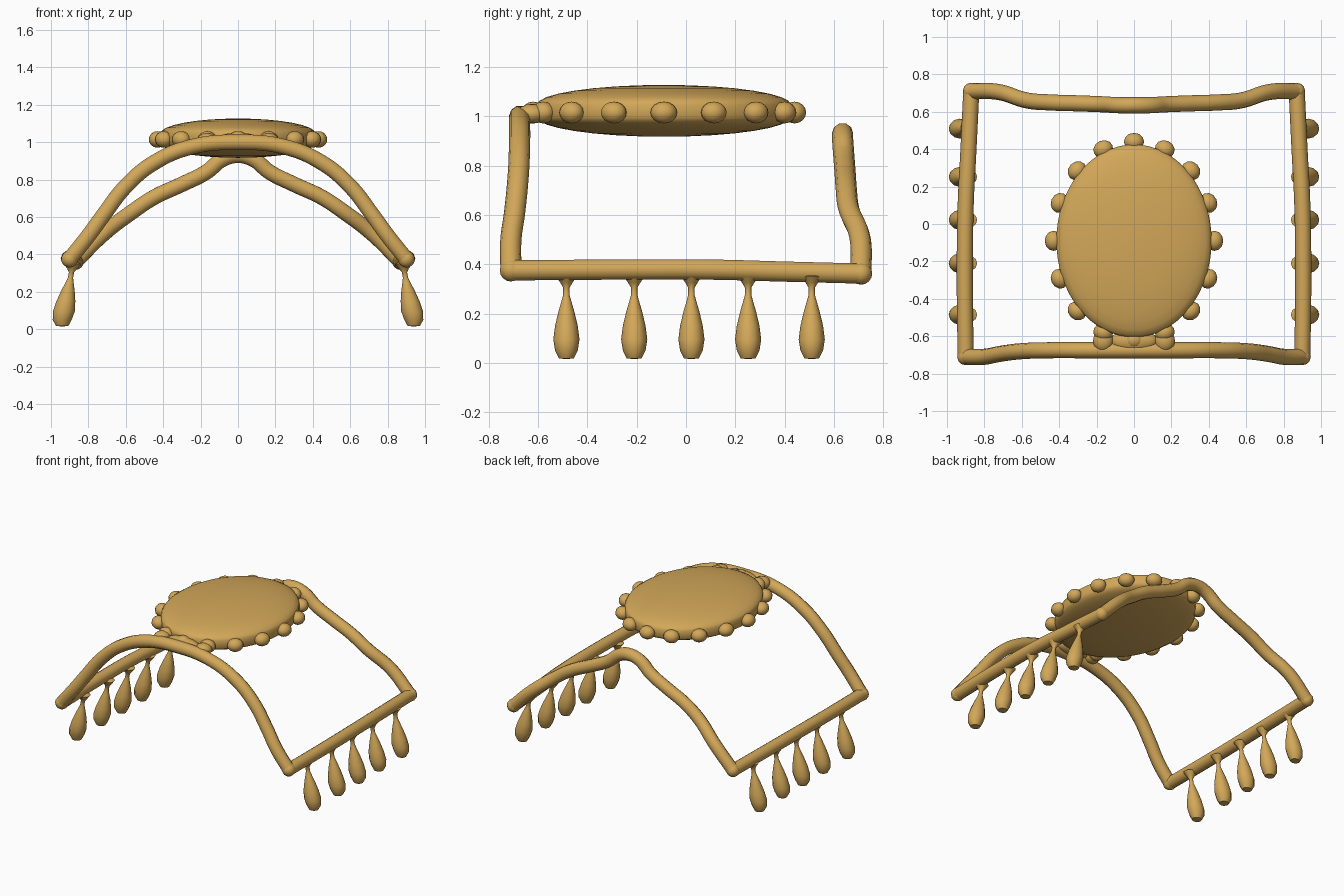
import bpy, bmesh, math
from mathutils import Matrix

cube = bpy.data.objects.get("Cube")
if cube:
    bpy.data.objects.remove(cube)

GOLD = (0.65, 0.39, 0.10, 1)
gold = bpy.data.materials.new("warm gold")
gold.use_nodes = True
gold.diffuse_color = GOLD
gold.node_tree.nodes["Principled BSDF"].inputs["Base Color"].default_value = GOLD
R = 0.043


def finish(obj):
    obj.data.materials.clear()
    obj.data.materials.append(gold)
    bpy.ops.object.select_all(action='DESELECT')
    obj.select_set(True)
    bpy.context.view_layer.objects.active = obj
    bpy.ops.object.shade_smooth_by_angle(angle=math.radians(50))


def tube(name, pts):
    """Smooth round rod through the given points."""
    cu = bpy.data.curves.new(name, 'CURVE')
    cu.dimensions = '3D'
    cu.bevel_depth, cu.bevel_resolution = R, 3
    cu.resolution_u = 8
    cu.use_fill_caps = True
    sp = cu.splines.new('BEZIER')
    sp.bezier_points.add(len(pts) - 1)
    for b, p in zip(sp.bezier_points, pts):
        b.co = p
        b.handle_left_type = b.handle_right_type = 'AUTO'
    ob = bpy.data.objects.new(name, cu)
    bpy.context.collection.objects.link(ob)
    bpy.ops.object.select_all(action='DESELECT')
    ob.select_set(True)
    bpy.context.view_layer.objects.active = ob
    bpy.ops.object.convert(target='MESH')
    finish(bpy.context.object)


def bm_object(name, bm):
    bmesh.ops.recalc_face_normals(bm, faces=bm.faces)
    me = bpy.data.meshes.new(name)
    bm.to_mesh(me)
    bm.free()
    ob = bpy.data.objects.new(name, me)
    bpy.context.collection.objects.link(ob)
    finish(ob)


def lathe(profile, steps):
    """Revolve (radius, z) points; radius 0 ends are closed."""
    bm = bmesh.new()
    vs = [bm.verts.new((r, 0, z)) for r, z in profile]
    es = [bm.edges.new(e) for e in zip(vs, vs[1:])]
    bmesh.ops.spin(bm, geom=vs + es, cent=(0, 0, 0), axis=(0, 0, 1),
                   angle=math.tau, steps=steps)
    bmesh.ops.remove_doubles(bm, verts=bm.verts, dist=0.0005)
    return bm


def arch(name, half):
    """Mirror a half arch, listed from the centre outwards."""
    tube(name, [(-x, y, z) for x, y, z in reversed(half[1:])] + half)


# Front and rear arches
front = [(0, -.675, 1.0), (.25, -.675, .975), (.45, -.675, .89), (.6, -.68, .765),
         (.72, -.695, .61), (.8, -.71, .5), (.9, -.71, .375)]
rear = [(0, .635, .93), (.08, .635, .91), (.17, .64, .84), (.3, .645, .775),
        (.45, .65, .705), (.57, .66, .625), (.72, .705, .51), (.87, .71, .362)]
arch("front_arch", front)
arch("rear_arch", rear)

# Side rails, corner joints and hanging drops
drop = [(0, .015), (.03, .018), (.046, .05), (.053, .095), (.046, .15), (.033, .205),
        (.02, .25), (.013, .275), (.013, .305), (.025, .325), (.042, .35), (0, .37)]
for side, sx in (("left", 1), ("right", -1)):
    tube(side + "_rail", [(sx * .9, -.71, .375), (sx * .905, -.3, .378),
                          (sx * .9, .1, .378), (sx * .885, .4, .37), (sx * .87, .71, .362)])
    for end, p in (("front", front[-1]), ("rear", rear[-1])):
        bm = bmesh.new()
        bmesh.ops.create_uvsphere(bm, u_segments=12, v_segments=8, radius=R * 1.05)
        bmesh.ops.translate(bm, verts=bm.verts, vec=(sx * p[0], p[1], p[2]))
        bm_object(side + "_" + end + "_joint", bm)
    for i, y in enumerate((-.485, -.21, .022, .252, .51)):
        bm = lathe(drop, 12)
        for v in bm.verts:
            lean = .94 - .055 * min(1, max(0, (v.co.z - .05) / .28))
            v.co.x = v.co.x * 1.1 + sx * lean
            v.co.y += y
        bm_object(f"{side}_drop_{i + 1}", bm)

# Domed oval plate
CY, CZ = -.09, 1.022
rings = 8
upper = [(math.sin(a), math.cos(a)) for a in
         [i / rings * math.pi / 2 for i in range(rings + 1)]]
profile = [(r, .025 + .08 * h) for r, h in upper]
profile += [(r, -z) for r, z in reversed(profile)]
bm = lathe(profile, 64)
bmesh.ops.transform(bm, verts=bm.verts, matrix=Matrix.Translation((0, CY, CZ))
                    @ Matrix.Diagonal((.415, .515, 1, 1)))
bm_object("oval_plate", bm)

# Beads around the plate rim
for i in range(16):
    a = i * math.tau / 16
    bm = bmesh.new()
    bmesh.ops.create_uvsphere(bm, u_segments=12, v_segments=8, radius=.045)
    bmesh.ops.transform(bm, verts=bm.verts, matrix=Matrix.Translation(
        (.43 * math.cos(a), CY + .53 * math.sin(a), CZ - .007))
        @ Matrix.Rotation(a, 4, 'Z') @ Matrix.Diagonal((1.05, 1.2, .98, 1)))
    bm_object(f"rim_bead_{i + 1}", bm)

# Fused bridges joining the plate to the front arch
for name, x, w in (("left_bridge", .165, .055), ("middle_bridge", 0, .13),
                   ("right_bridge", -.165, .055)):
    bm = bmesh.new()
    bmesh.ops.create_uvsphere(bm, u_segments=12, v_segments=8, radius=1)
    bmesh.ops.transform(bm, verts=bm.verts, matrix=Matrix.Translation((x, -.625, 1.01))
                        @ Matrix.Diagonal((w, .06, .04, 1)))
    bm_object(name, bm)
